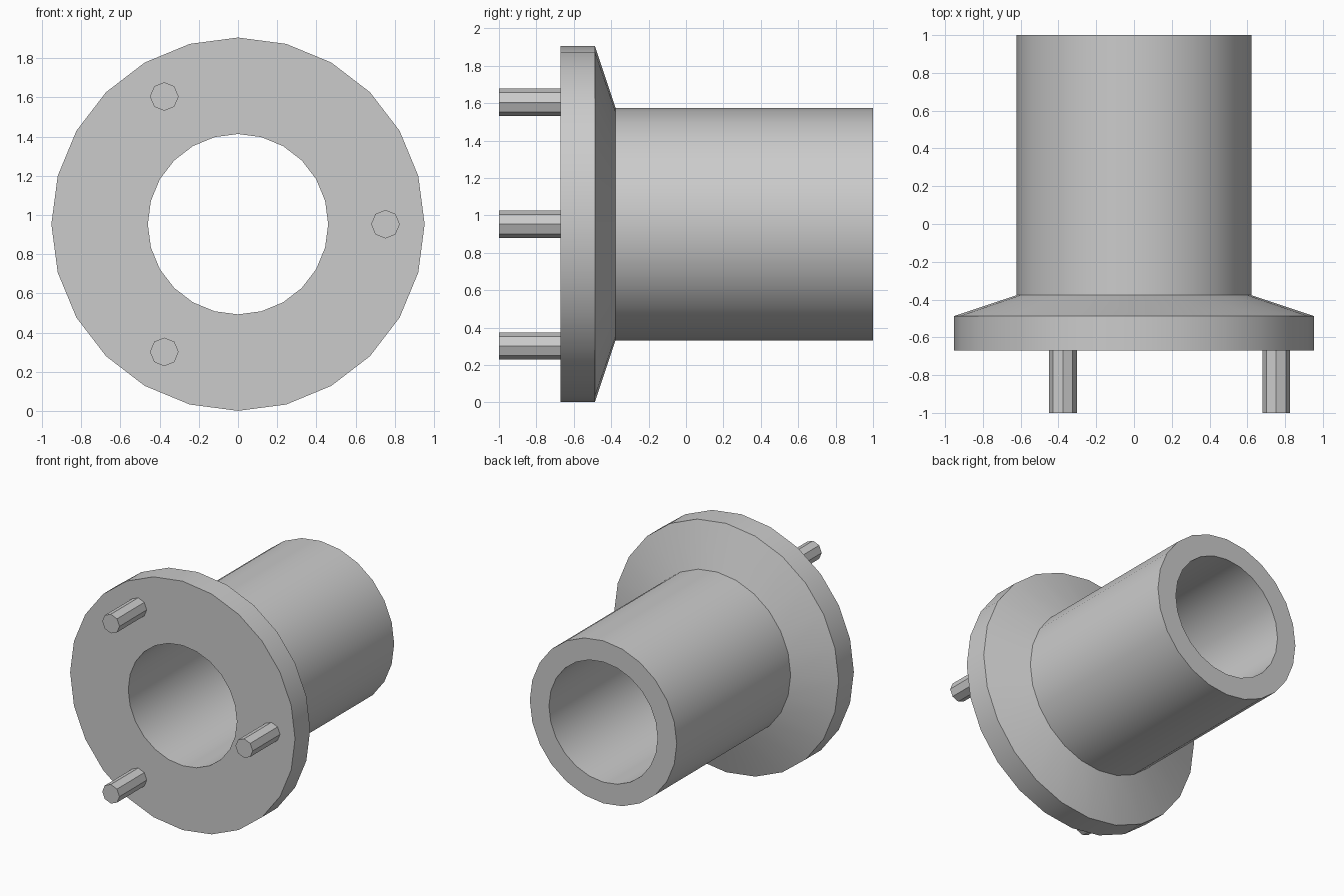
import bpy
import bmesh
from math import cos, sin, radians, tau
from mathutils import Matrix, Vector

if "Cube" in bpy.data.objects:
    bpy.data.objects.remove(bpy.data.objects["Cube"], do_unlink=True)

AXIS_Z = 0.953
FLANGE_FRONT = -0.67

grey = bpy.data.materials.new("plain_grey")
grey.use_nodes = True
colour = (0.6, 0.6, 0.6, 1)
grey.diffuse_color = colour
grey.node_tree.nodes["Principled BSDF"].inputs["Base Color"].default_value = colour


def add_object(name, bm):
    """Turn a bmesh into a shaded object."""
    bmesh.ops.recalc_face_normals(bm, faces=bm.faces)
    mesh = bpy.data.meshes.new(name)
    bm.to_mesh(mesh)
    bm.free()
    mesh.materials.append(grey)
    obj = bpy.data.objects.new(name, mesh)
    bpy.context.collection.objects.link(obj)
    bpy.ops.object.select_all(action="DESELECT")
    obj.select_set(True)
    bpy.context.view_layer.objects.active = obj
    bpy.ops.object.shade_smooth_by_angle(angle=radians(30))
    return obj


# Flanged tube: closed (radius, y) profile turned about the y axis
profile = [(0.46, FLANGE_FRONT), (0.952, FLANGE_FRONT), (0.952, -0.487),
           (0.622, -0.377), (0.622, 1), (0.46, 1)]
bm = bmesh.new()
verts = [bm.verts.new((r, y, AXIS_Z)) for r, y in profile]
edges = [bm.edges.new((v, verts[i - 1])) for i, v in enumerate(verts)]
bmesh.ops.spin(bm, geom=verts + edges, cent=(0, 0, AXIS_Z), axis=(0, 1, 0),
               angle=tau, steps=24)
bmesh.ops.remove_doubles(bm, verts=bm.verts, dist=0.001)
add_object("flanged_tube", bm)

# Three eight-sided pins standing on the flange face
PIN_LENGTH = 0.34
for i, name in enumerate(["left_pin", "upper_right_pin", "lower_right_pin"]):
    a = i * tau / 3
    centre = Vector((0.752 * cos(a), -1 + PIN_LENGTH / 2, AXIS_Z + 0.752 * sin(a)))
    bm = bmesh.new()
    bmesh.ops.create_cone(bm, cap_ends=True, segments=8, radius1=0.073,
                          radius2=0.073, depth=PIN_LENGTH,
                          matrix=Matrix.Translation(centre) @ Matrix.Rotation(radians(90), 4, "X"))
    add_object(name, bm)
